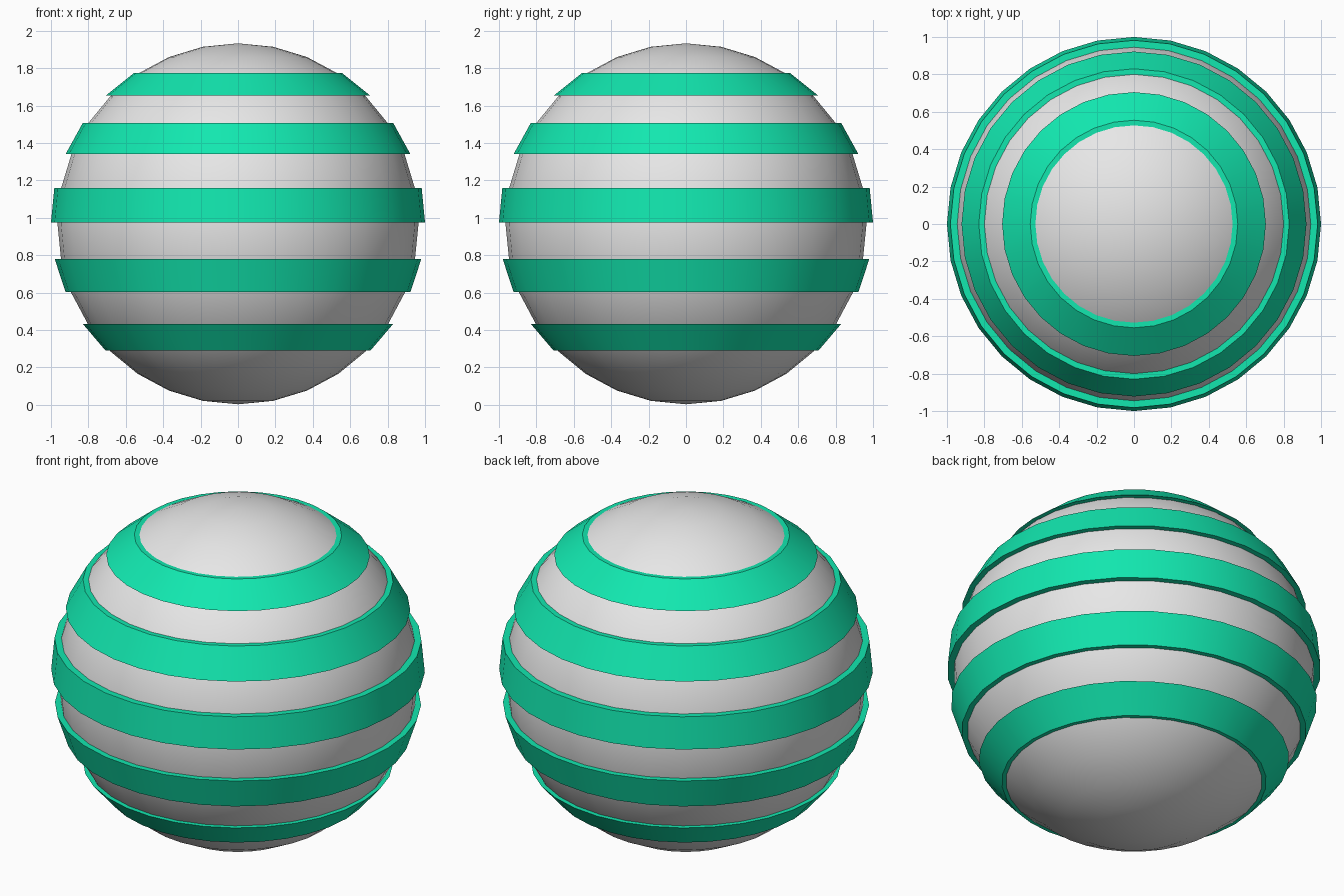
import bpy, bmesh, math

cube = bpy.data.objects.get("Cube")
if cube:
    bpy.data.objects.remove(cube, do_unlink=True)

SEGMENTS = 32
RADIUS = 0.965
CENTRE_Z = 0.968


def make_material(name, colour):
    mat = bpy.data.materials.new(name)
    mat.use_nodes = True
    mat.diffuse_color = colour
    mat.node_tree.nodes["Principled BSDF"].inputs["Base Color"].default_value = colour
    return mat


def finish(bm, name, mat, z=0):
    bmesh.ops.recalc_face_normals(bm, faces=bm.faces)
    mesh = bpy.data.meshes.new(name)
    bm.to_mesh(mesh)
    bm.free()
    mesh.materials.append(mat)
    obj = bpy.data.objects.new(name, mesh)
    obj.location.z = z
    bpy.context.collection.objects.link(obj)
    bpy.ops.object.select_all(action='DESELECT')
    obj.select_set(True)
    bpy.context.view_layer.objects.active = obj
    bpy.ops.object.shade_smooth_by_angle(angle=math.radians(30))
    return obj


def sphere_radius(z):
    return math.sqrt(RADIUS ** 2 - (z - CENTRE_Z) ** 2)


def make_band(name, mat, top, r_top, bottom, r_bottom):
    """Closed ring with a sloped outer wall, sunk slightly into the ball."""
    profile = [(r_top, top), (r_bottom, bottom),
               (sphere_radius(bottom) - 0.04, bottom),
               (sphere_radius(top) - 0.04, top)]
    bm = bmesh.new()
    loops = []
    for i in range(SEGMENTS):
        a = math.tau * i / SEGMENTS
        loops.append([bm.verts.new((r * math.cos(a), r * math.sin(a), z))
                      for r, z in profile])
    for i, here in enumerate(loops):
        nxt = loops[(i + 1) % SEGMENTS]
        for j in range(4):
            k = (j + 1) % 4
            bm.faces.new((here[j], nxt[j], nxt[k], here[k]))
    return finish(bm, name, mat)


grey = make_material("light grey", (0.8, 0.8, 0.8, 1))
green = make_material("mint green", (0.006, 0.8, 0.43, 1))

# Ball
ball = bmesh.new()
bmesh.ops.create_uvsphere(ball, u_segments=SEGMENTS, v_segments=16, radius=RADIUS)
finish(ball, "ball", grey, CENTRE_Z)

# Raised bands: top height, top radius, bottom height, bottom radius
bands = {
    "top_band": (1.775, 0.555, 1.655, 0.705),
    "upper_band": (1.507, 0.83, 1.34, 0.922),
    "middle_band": (1.16, 0.982, 0.975, 1.0),
    "lower_band": (0.78, 0.98, 0.603, 0.922),
    "bottom_band": (0.433, 0.83, 0.29, 0.708),
}
for name, size in bands.items():
    make_band(name, green, *size)
